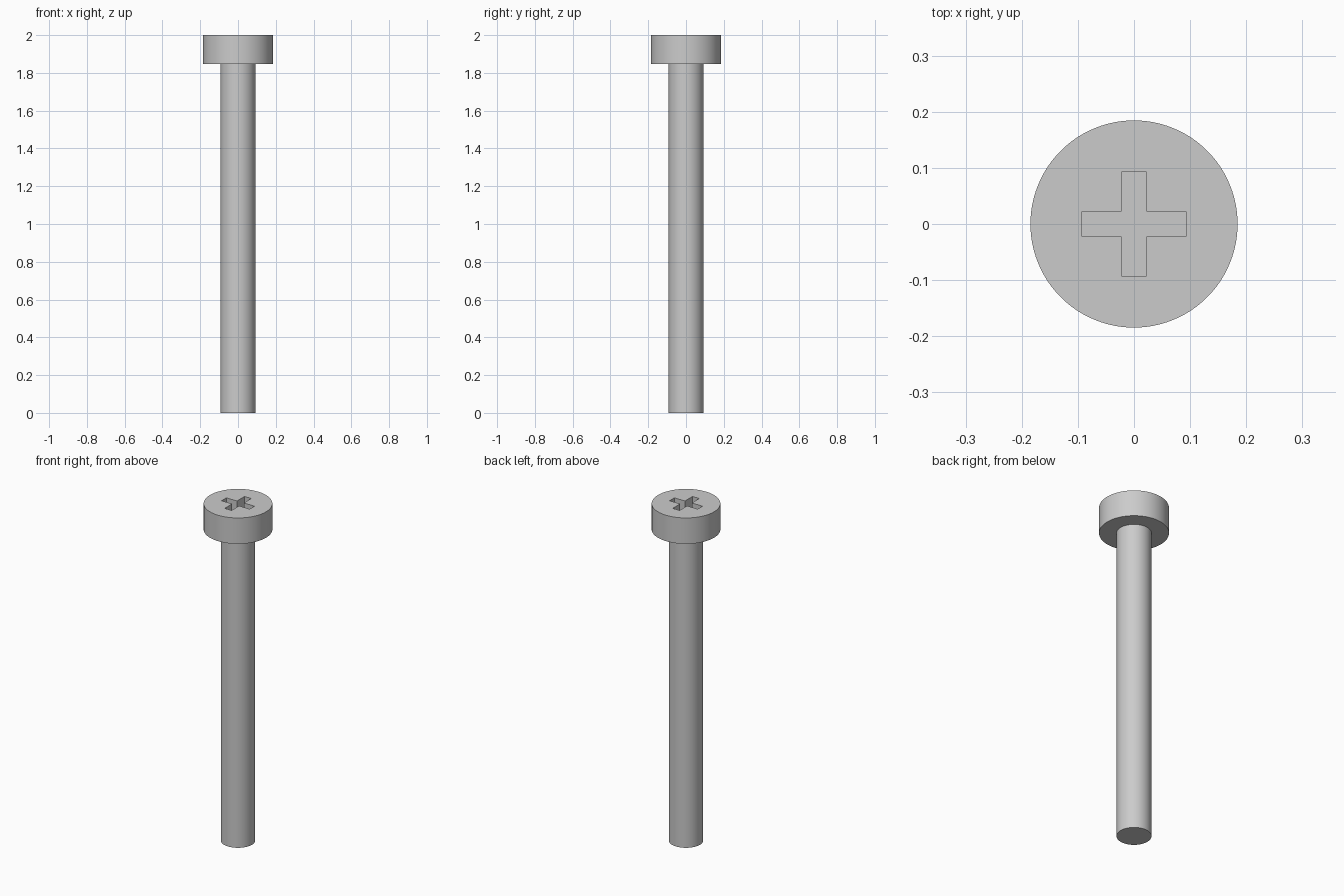
import bpy, bmesh, math
from mathutils import Matrix

default = bpy.data.objects.get("Cube")
if default:
    bpy.data.objects.remove(default, do_unlink=True)

UNIT = 2 / 32.5               # one millimetre of the screw
SHAFT_R, HEAD_R = 1.5 * UNIT, 3 * UNIT
SHAFT_TOP, TOP = 30 * UNIT, 2.0
ARM, HALF_WIDTH, DEPTH = 1.5 * UNIT, 0.0225, 1.5 * UNIT

steel = bpy.data.materials.new("steel_grey")
steel.use_nodes = True
colour = (0.6, 0.6, 0.6, 1)
steel.diffuse_color = colour
steel.node_tree.nodes["Principled BSDF"].inputs["Base Color"].default_value = colour


def add_object(name, bm):
    mesh = bpy.data.meshes.new(name)
    bmesh.ops.recalc_face_normals(bm, faces=bm.faces[:])
    bm.to_mesh(mesh)
    bm.free()
    mesh.materials.append(steel)
    obj = bpy.data.objects.new(name, mesh)
    bpy.context.collection.objects.link(obj)
    return obj


def cylinder(name, radius, bottom, top):
    bm = bmesh.new()
    bmesh.ops.create_cone(bm, cap_ends=True, segments=96, radius1=radius,
                          radius2=radius, depth=top - bottom,
                          matrix=Matrix.Translation((0, 0, (top + bottom) / 2)))
    return add_object(name, bm)


def cross_prism(name, bottom, top):
    # One arm's three corners, turned four times to outline the cross
    arm = [(HALF_WIDTH, -HALF_WIDTH), (ARM, -HALF_WIDTH), (ARM, HALF_WIDTH)]
    bm = bmesh.new()
    verts = []
    for turn in range(4):
        c, s = round(math.cos(turn * math.pi / 2)), round(math.sin(turn * math.pi / 2))
        verts += [bm.verts.new((c * x - s * y, s * x + c * y, bottom)) for x, y in arm]
    face = bm.faces.new(verts)
    result = bmesh.ops.extrude_face_region(bm, geom=[face])
    raised = [v for v in result["geom"] if isinstance(v, bmesh.types.BMVert)]
    bmesh.ops.translate(bm, verts=raised, vec=(0, 0, top - bottom))
    return add_object(name, bm)


def select_only(obj):
    bpy.ops.object.select_all(action='DESELECT')
    obj.select_set(True)
    bpy.context.view_layer.objects.active = obj


# Shaft and head
shaft = cylinder("shaft", SHAFT_R, 0, SHAFT_TOP)
head = cylinder("head", HEAD_R, SHAFT_TOP, TOP)

# Cross-shaped drive recess in the head
cutter = cross_prism("recess_cutter", TOP - DEPTH, TOP + DEPTH)
cutter.hide_render = True
cut = head.modifiers.new("drive_recess", 'BOOLEAN')
cut.operation = 'DIFFERENCE'
cut.solver = 'EXACT'
cut.object = cutter
select_only(head)
bpy.ops.object.modifier_apply(modifier=cut.name)
bpy.data.objects.remove(cutter, do_unlink=True)

# Smooth round sides with sharp rims
for part in (shaft, head):
    select_only(part)
    bpy.ops.object.shade_smooth_by_angle(angle=math.radians(30))
